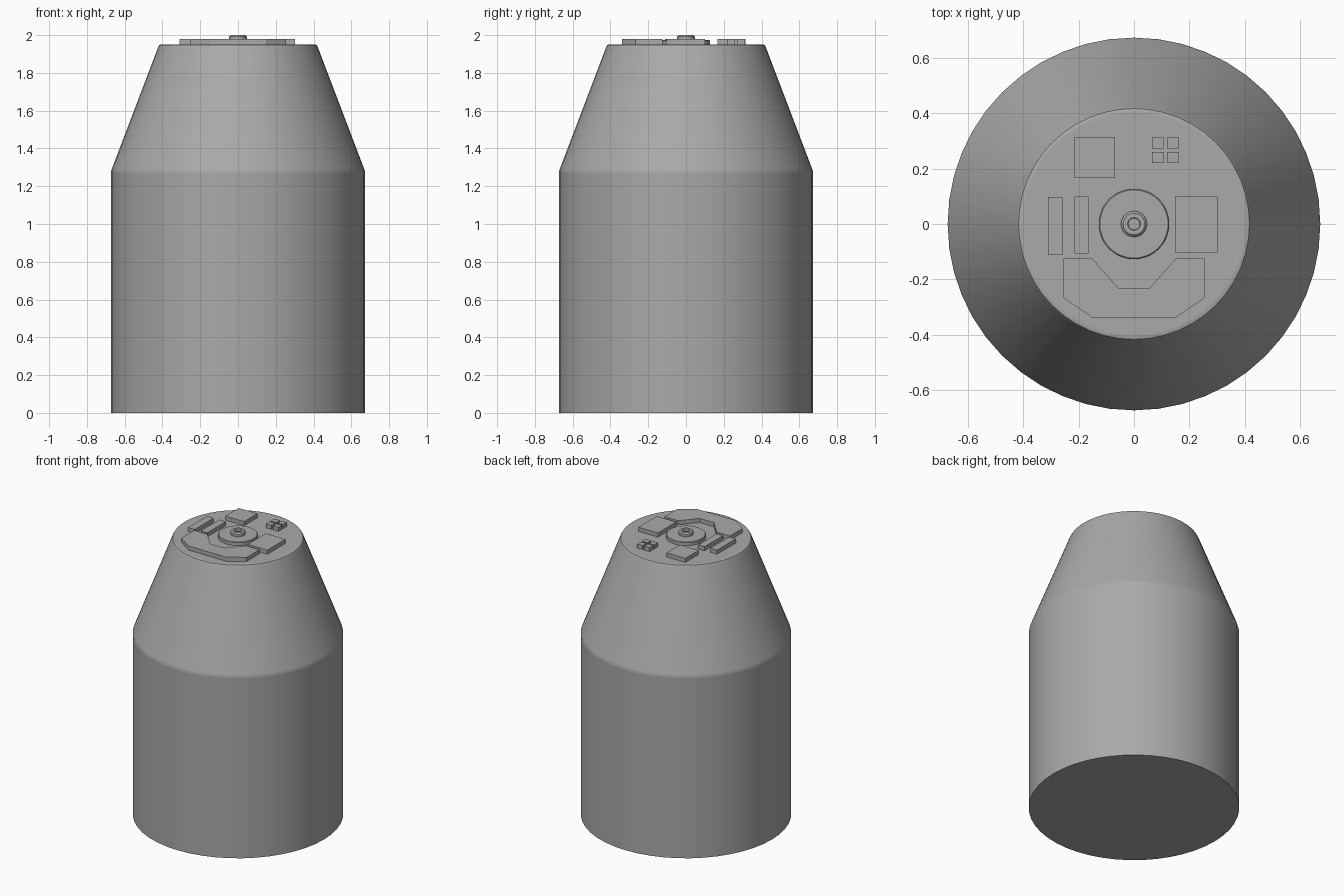
import bpy, bmesh, math

if "Cube" in bpy.data.objects:
    bpy.data.objects.remove(bpy.data.objects["Cube"])

grey = bpy.data.materials.new("mid_grey")
grey.diffuse_color = (0.4, 0.4, 0.4, 1)
grey.use_nodes = True
grey.node_tree.nodes["Principled BSDF"].inputs["Base Color"].default_value = grey.diffuse_color


def finish(name, bm, smooth):
    bmesh.ops.recalc_face_normals(bm, faces=bm.faces)
    me = bpy.data.meshes.new(name)
    bm.to_mesh(me)
    bm.free()
    me.materials.append(grey)
    if smooth:
        me.shade_smooth()
        me.set_sharp_from_angle(angle=math.radians(32))
    ob = bpy.data.objects.new(name, me)
    bpy.context.collection.objects.link(ob)
    return ob


def lathe(name, profile, sides):
    """Revolve (radius, z) points around z and cap both ends."""
    bm = bmesh.new()
    rings = []
    for r, z in profile:
        rings.append([bm.verts.new((r * math.cos(2 * math.pi * i / sides),
                                    r * math.sin(2 * math.pi * i / sides), z))
                      for i in range(sides)])
    for a, b in zip(rings, rings[1:]):
        for i in range(sides):
            j = (i + 1) % sides
            bm.faces.new((a[i], a[j], b[j], b[i]))
    bm.faces.new(rings[0])
    bm.faces.new(rings[-1])
    return finish(name, bm, True)


def plate(name, points, top=1.979, base=1.945):
    """Extrude a flat outline up from the top of the body."""
    bm = bmesh.new()
    low = [bm.verts.new((x, y, base)) for x, y in points]
    high = [bm.verts.new((x, y, top)) for x, y in points]
    bm.faces.new(low)
    bm.faces.new(high)
    for i in range(len(points)):
        j = (i + 1) % len(points)
        bm.faces.new((low[i], low[j], high[j], high[i]))
    return finish(name, bm, False)


def box(name, x0, x1, y0, y1, top=1.979):
    return plate(name, [(x0, y0), (x1, y0), (x1, y1), (x0, y1)], top)


# Body: cylinder with tapered shoulder and softened top rim
lathe("body", [(0.673, 0), (0.673, 1.265), (0.673, 1.278), (0.668, 1.292),
               (0.663, 1.305), (0.425, 1.93), (0.421, 1.94), (0.417, 1.947),
               (0.409, 1.95), (0.40, 1.95)], 48)

# Central dial and its nub with a recessed centre
lathe("centre_disc", [(0.127, 1.945), (0.127, 1.971), (0.123, 1.975)], 48)
lathe("centre_nub", [(0.047, 1.97), (0.047, 1.992), (0.039, 2.0),
                     (0.023, 2.0), (0.021, 1.985)], 24)

# Raised panels on the top
box("square_panel", -0.215, -0.068, 0.166, 0.314)
box("right_panel", 0.148, 0.301, -0.103, 0.10)
box("outer_bar", -0.31, -0.258, -0.112, 0.098)
box("inner_bar", -0.215, -0.164, -0.107, 0.10)

# Group of four small buttons
for x in (0.065, 0.119):
    for y in (0.22, 0.272):
        box("small_button", x, x + 0.043, y, y + 0.04)

# U-shaped panel at the front, mirrored outline
half = [(0.055, -0.233), (0.151, -0.125), (0.255, -0.125),
        (0.255, -0.267), (0.148, -0.34)]
plate("u_panel", half + [(-x, y) for x, y in reversed(half)])
